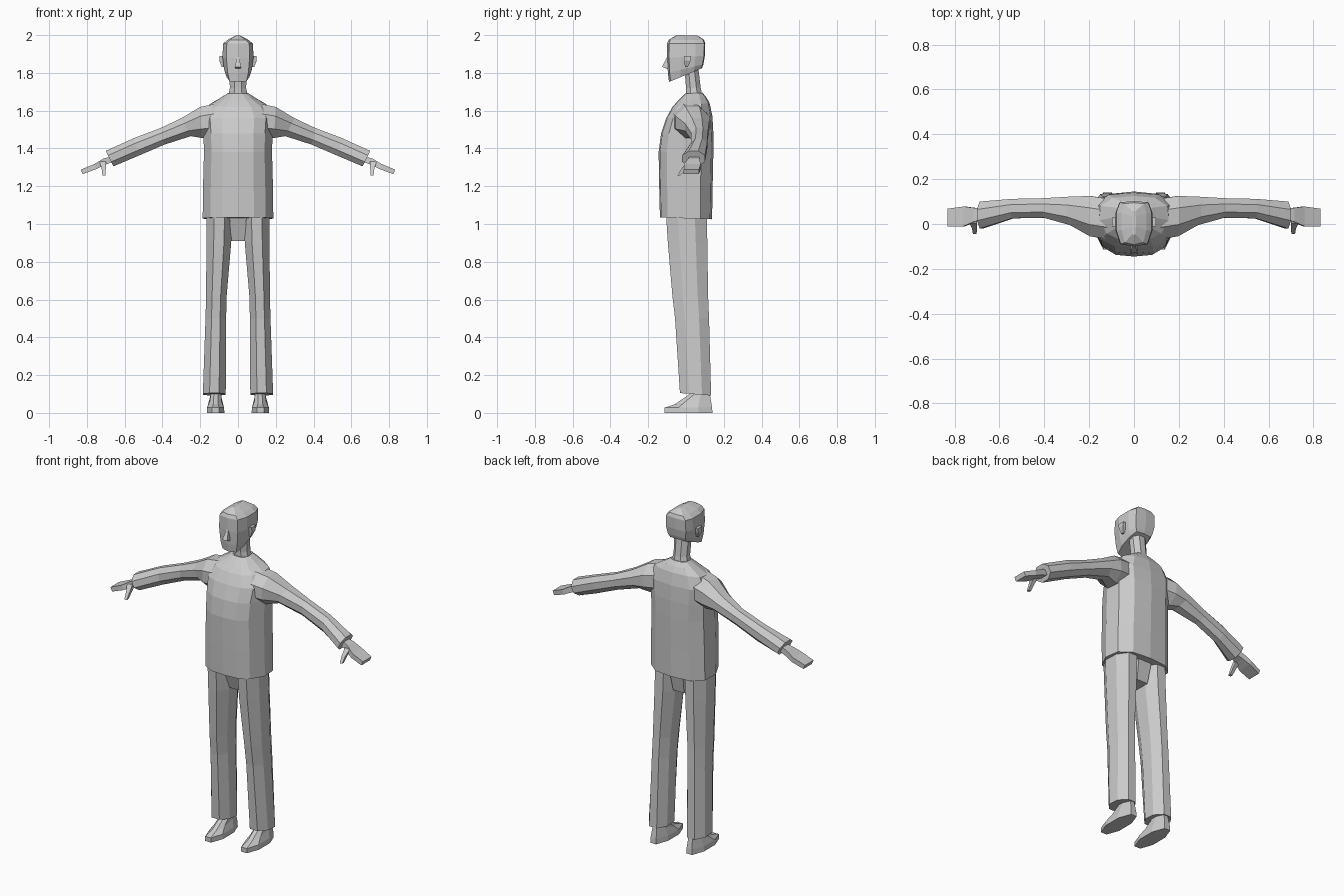
import bpy, bmesh, math
from mathutils import Vector

if "Cube" in bpy.data.objects:
    bpy.data.objects.remove(bpy.data.objects["Cube"])

gray = bpy.data.materials.new("light gray")
gray.diffuse_color = (0.6, 0.6, 0.6, 1)
gray.use_nodes = True
gray.node_tree.nodes["Principled BSDF"].inputs["Base Color"].default_value = gray.diffuse_color

# Cross-section outlines in unit coordinates
OCT = [(math.cos(a), math.sin(a)) for a in [math.pi / 8 + i * math.pi / 4 for i in range(8)]]
OCT = [(u / math.cos(math.pi / 8), v / math.cos(math.pi / 8)) for u, v in OCT]
BOX = [(-1, -1), (1, -1), (1, 1), (-1, 1)]


def both(half):
    """Complete a half outline by mirroring it in x."""
    return half + [(-u, v) for u, v in reversed(half) if u > 0]


BODY = both([(0, -1), (.45, -.95), (.78, -.7), (1, -.1), (.95, .55), (.6, .92), (0, 1)])
SKULL = both([(0, -1), (.75, -.9), (1, -.3), (1, .5), (.8, .95), (0, 1)])


def loft(name, rings, mirror=False):
    """Skin a list of point rings, cap the ends, and optionally copy across x."""
    bm = bmesh.new()
    for s in ((1, -1) if mirror else (1,)):
        vs = [[bm.verts.new((p[0] * s, p[1], p[2])) for p in r] for r in rings]
        n = len(rings[0])
        for a, b in zip(vs, vs[1:]):
            for i in range(n):
                j = (i + 1) % n
                bm.faces.new((a[i], a[j], b[j], b[i]))
        bm.faces.new(vs[0])
        bm.faces.new(vs[-1])
    bmesh.ops.recalc_face_normals(bm, faces=bm.faces)
    me = bpy.data.meshes.new(name)
    bm.to_mesh(me)
    bm.free()
    me.materials.append(gray)
    ob = bpy.data.objects.new(name, me)
    bpy.context.collection.objects.link(ob)
    return ob


def level(shape, z, x0, x1, y0, y1, zb=None):
    """Ring in plan; z at the front, zb at the back."""
    zb = z if zb is None else zb
    return [((x0 + x1) / 2 + u * (x1 - x0) / 2, (y0 + y1) / 2 + v * (y1 - y0) / 2,
             z + (zb - z) * (v + 1) / 2) for u, v in shape]


def limb(shape, top, bot, y0, y1):
    """Ring across an arm, from its top to its bottom point (x, z)."""
    t, b = Vector(top), Vector(bot)
    out = []
    for u, v in shape:
        p = (t + b) / 2 + (t - b) / 2 * v
        out.append((p.x, (y0 + y1) / 2 + u * (y1 - y0) / 2, p.y))
    return out


# Shirt: torso joined with both sleeves
shirt = loft("shirt", [level(BODY, z, -h, h, a, b, zb) for z, zb, h, a, b in [
    (1.035, 1.025, .187, -.138, .138), (1.2, 1.2, .185, -.142, .141),
    (1.38, 1.38, .18, -.145, .145), (1.48, 1.48, .183, -.132, .145),
    (1.56, 1.57, .19, -.105, .14), (1.62, 1.64, .155, -.072, .125),
    (1.655, 1.67, .10, -.04, .108), (1.69, 1.695, .055, -.005, .088)]])
sleeves = loft("sleeves", [limb(OCT, *r) for r in [
    ((.10, 1.64), (.10, 1.46), -.07, .11), ((.20, 1.62), (.19, 1.455), -.055, .125),
    ((.30, 1.56), (.25, 1.465), -.005, .122), ((.41, 1.508), (.39, 1.42), .028, .115),
    ((.55, 1.455), (.53, 1.36), .025, .112), ((.70, 1.387), (.66, 1.305), -.02, .10)]], True)
union = shirt.modifiers.new("join", 'BOOLEAN')
union.operation, union.solver, union.object = 'UNION', 'EXACT', sleeves
bpy.context.view_layer.objects.active = shirt
bpy.ops.object.modifier_apply(modifier="join")
bpy.data.objects.remove(sleeves)

# Neck and head
loft("neck", [level(OCT, z, -h, h, a, b, zb) for z, zb, h, a, b in [
    (1.685, 1.685, .05, 0, .085), (1.72, 1.72, .043, 0, .078), (1.785, 1.82, .046, -.005, .066)]])
loft("head", [level(SKULL, z, -h, h, a, b, zb) for z, zb, h, a, b in [
    (1.752, 1.825, .06, -.09, .085), (1.80, 1.845, .073, -.096, .092),
    (1.88, 1.89, .082, -.1, .1), (1.955, 1.955, .079, -.1, .102),
    (1.975, 1.975, .055, -.092, .095), (2.0, 1.998, .008, -.05, .06)]])
loft("nose", [level(BOX, z, -h, h, a, -.085) for z, h, a in [
    (1.822, .014, -.102), (1.832, .016, -.126), (1.885, .006, -.1)]])
loft("ear", [level(BOX, z, .072, x, a, b) for z, x, a, b in [
    (1.832, .086, -.005, .01), (1.865, .099, -.01, .025), (1.89, .098, -.012, .028)]], True)

# Trousers
loft("trouser_leg", [level(OCT, z, x0, x1, a, b, zb) for z, zb, x0, x1, a, b in [
    (1.04, 1.04, .032, .166, -.105, .11), (.9, .9, .036, .167, -.096, .113),
    (.62, .62, .06, .169, -.072, .117), (.5, .5, .063, .172, -.058, .122),
    (.105, .092, .065, .186, -.032, .133)]], True)
loft("crotch", [level(BOX, z, -h, h, a, b) for z, h, a, b in [
    (.91, .036, -.03, .07), (1.04, .045, -.075, .095)]])

# Shoes
loft("shoe", [level(OCT, z, x0, x1, a, b, zb) for z, zb, x0, x1, a, b in [
    (0, 0, .072, .165, -.113, .14), (.028, .03, .074, .163, -.113, .138),
    (.045, .09, .086, .150, -.06, .128), (.10, .11, .09, .143, .02, .115)]], True)

# Hands with thumbs
loft("hand", [limb(BOX, *r) for r in [
    ((.675, 1.358), (.665, 1.328), .02, .068), ((.715, 1.345), (.705, 1.313), .01, .072),
    ((.76, 1.318), (.752, 1.290), -.01, .078), ((.832, 1.288), (.822, 1.264), -.012, .068)]], True)
loft("thumb", [level(BOX, z, x0, x1, a, b) for z, x0, x1, a, b in [
    (1.33, .70, .735, .005, .04), (1.295, .70, .722, -.022, .005),
    (1.258, .702, .718, -.045, -.028)]], True)
